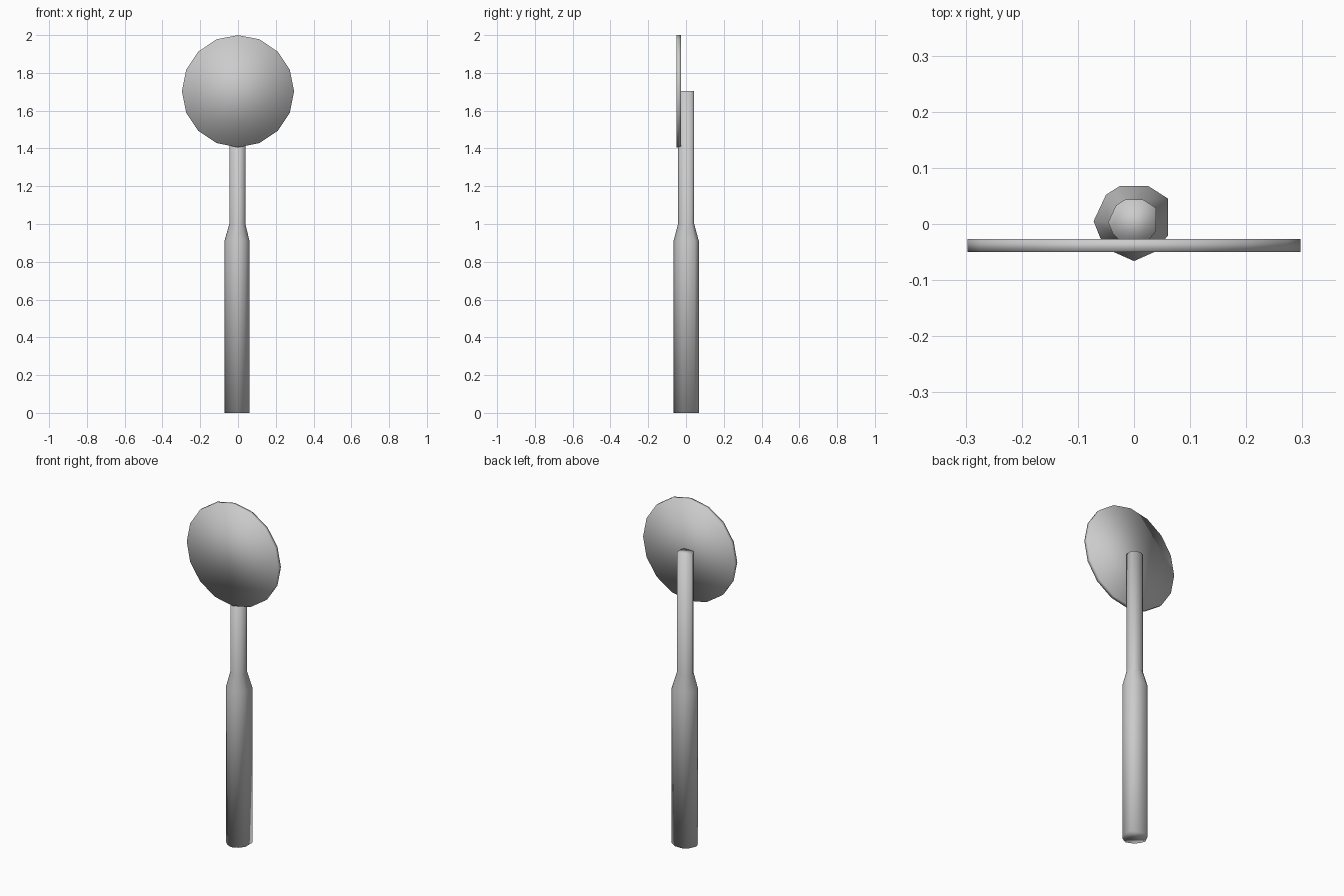
import bpy, bmesh, math

if "Cube" in bpy.data.objects:
    bpy.data.objects.remove(bpy.data.objects["Cube"])

def loft(name, rings):
    """Skin a list of matching vertex rings and cap both ends."""
    bm = bmesh.new()
    loops = [[bm.verts.new(p) for p in r] for r in rings]
    for a, b in zip(loops, loops[1:]):
        for i in range(len(a)):
            j = (i + 1) % len(a)
            bm.faces.new((a[i], a[j], b[j], b[i]))
    bm.faces.new(loops[0][::-1])
    bm.faces.new(loops[-1])
    bmesh.ops.recalc_face_normals(bm, faces=bm.faces)
    for f in bm.faces:
        f.smooth = True
    me = bpy.data.meshes.new(name)
    bm.to_mesh(me)
    bm.free()
    ob = bpy.data.objects.new(name, me)
    bpy.context.collection.objects.link(ob)
    return ob

# Post: uneven cross-section, stepping down to a thinner neck
section = [(-0.072, 0.005), (-0.06, -0.025), (-0.036, -0.05), (0, -0.066),
           (0.036, -0.05), (0.061, -0.02), (0.061, 0.045), (0.025, 0.068),
           (-0.025, 0.068), (-0.05, 0.052)]
post_profile = [(0, 1), (0.91, 1), (1.0, 0.64), (1.705, 0.64)]
loft("post", [[(x * s, y * s, z) for x, y in section] for z, s in post_profile])

# Round sign plate: 16-sided thin disc on the front of the neck
def circle(y, r=0.297, n=16):
    return [(r * math.cos(2 * math.pi * i / n), y,
             1.703 + r * math.sin(2 * math.pi * i / n)) for i in range(n)]

loft("sign_plate", [circle(-0.05), circle(-0.027)])
